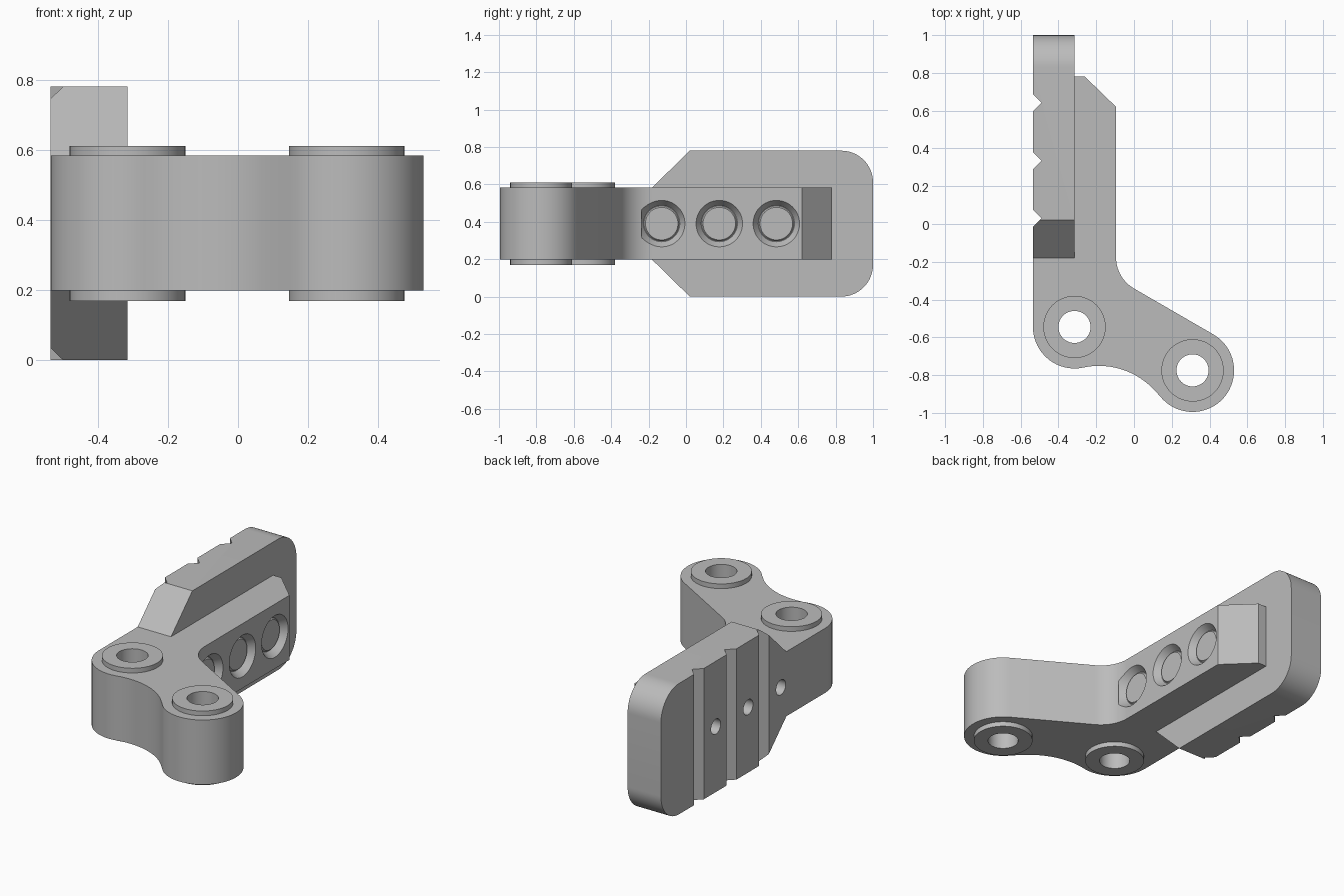
import bpy, bmesh, math
from mathutils import Matrix, Vector

old = bpy.data.objects.get("Cube")
if old:
    bpy.data.objects.remove(old)

grey = bpy.data.materials.new("plain grey")
grey.use_nodes = True
colour = (0.5, 0.5, 0.5, 1)
grey.diffuse_color = colour
grey.node_tree.nodes["Principled BSDF"].inputs["Base Color"].default_value = colour

MID = 0.39            # height of the symmetry plane
LEFT, INNER, ARM = -0.535, -0.315, -0.095
SCREWS = (-0.13, 0.178, 0.483)
EYES = ((-0.315, -0.545), (0.31, -0.775))


def arc(cx, cy, r, start, end, steps=16):
    angles = [math.radians(start + (end - start) * i / steps) for i in range(steps + 1)]
    return [(cx + r * math.cos(a), cy + r * math.sin(a)) for a in angles]


def finish(name, bm):
    bmesh.ops.recalc_face_normals(bm, faces=bm.faces)
    mesh = bpy.data.meshes.new(name)
    bm.to_mesh(mesh)
    bm.free()
    mesh.materials.append(grey)
    obj = bpy.data.objects.new(name, mesh)
    bpy.context.collection.objects.link(obj)
    return obj


def prism(name, points, low, high, axis="Z"):
    """Extrude a profile: (x, y) along Z, or (y, z) along X."""
    bm = bmesh.new()
    place = (lambda p: (p[0], p[1], low)) if axis == "Z" else (lambda p: (low, p[0], p[1]))
    face = bm.faces.new([bm.verts.new(place(p)) for p in points])
    out = bmesh.ops.extrude_face_region(bm, geom=[face])
    shift = Vector((0, 0, high - low)) if axis == "Z" else Vector((high - low, 0, 0))
    verts = [v for v in out["geom"] if isinstance(v, bmesh.types.BMVert)]
    bmesh.ops.translate(bm, verts=verts, vec=shift)
    return finish(name, bm)


def cone(name, centre, r1, r2, depth, axis="Z"):
    bm = bmesh.new()
    turn = Matrix.Rotation(math.pi / 2, 4, "Y") if axis == "X" else Matrix()
    bmesh.ops.create_cone(bm, cap_ends=True, segments=48, radius1=r1, radius2=r2,
                          depth=depth, matrix=Matrix.Translation(centre) @ turn)
    return finish(name, bm)


def combine(target, other, operation):
    other.hide_render = True
    mod = target.modifiers.new(operation.lower(), "BOOLEAN")
    mod.operation, mod.solver, mod.object = operation, "EXACT", other
    bpy.context.view_layer.objects.active = target
    bpy.ops.object.modifier_apply(modifier=mod.name)
    bpy.data.objects.remove(other)


def smooth(obj):
    bpy.ops.object.select_all(action="DESELECT")
    obj.select_set(True)
    bpy.context.view_layer.objects.active = obj
    bpy.ops.object.shade_smooth_by_angle(angle=math.radians(25))


# Bent arm with two rounded eyes
(ax, ay), (bx, by) = EYES
outline = [(INNER, 0.78), (LEFT, 0.78)]
outline += arc(ax, ay, 0.22, 180, 282)
outline += arc(-0.186, -1.151, 0.4, 102, 37)[1:-1]
outline += arc(bx, by, 0.22, 217, 420, 32)
outline += arc(0.095, -0.177, 0.19, 240, 180)
outline += [(ARM, 0.62), (-0.26, 0.78)]
bracket = prism("bracket", outline, 0.198, 0.583)

# Tall mounting plate with rounded far corners and sloped near corners
half = [(-0.23, 0.145), (0.02, MID)]
half += [(y, z) for y, z in arc(0.83, MID - 0.17, 0.17, 90, 0)]
side = [(y, MID + z) for y, z in half] + [(y, MID - z) for y, z in reversed(half)]
combine(bracket, prism("plate", side, LEFT, INNER, "X"), "UNION")

# Vertical V grooves across the plate back
for y in (0.03, 0.335, 0.642):
    vee = [(LEFT - 0.02, y - 0.066), (LEFT + 0.046, y), (LEFT - 0.02, y + 0.066)]
    combine(bracket, prism("groove_cutter", vee, -0.1, 0.9), "DIFFERENCE")

# Countersinks in the arm and small blind holes in the plate back
for y in SCREWS:
    sink = cone("sink_cutter", (ARM - 0.015, y, MID), 0.097, 0.131, 0.05, "X")
    combine(bracket, sink, "DIFFERENCE")
    hole = cone("hole_cutter", (LEFT + 0.05, y, MID), 0.045, 0.045, 0.3, "X")
    combine(bracket, hole, "DIFFERENCE")

# Bores through the eyes
for x, y in EYES:
    combine(bracket, cone("bore_cutter", (x, y, MID), 0.085, 0.085, 1), "DIFFERENCE")
smooth(bracket)

# Bushings standing proud of both faces of each eye
for i, (x, y) in enumerate(EYES):
    bushing = cone(f"bushing_{i + 1}", (x, y, MID), 0.165, 0.165, 0.442)
    combine(bushing, cone("bore_cutter", (x, y, MID), 0.085, 0.085, 1), "DIFFERENCE")
    smooth(bushing)

# Flat screw heads sunk in the arm
for i, y in enumerate(SCREWS):
    smooth(cone(f"screw_head_{i + 1}", (ARM - 0.037, y, MID), 0.097, 0.087, 0.014, "X"))
